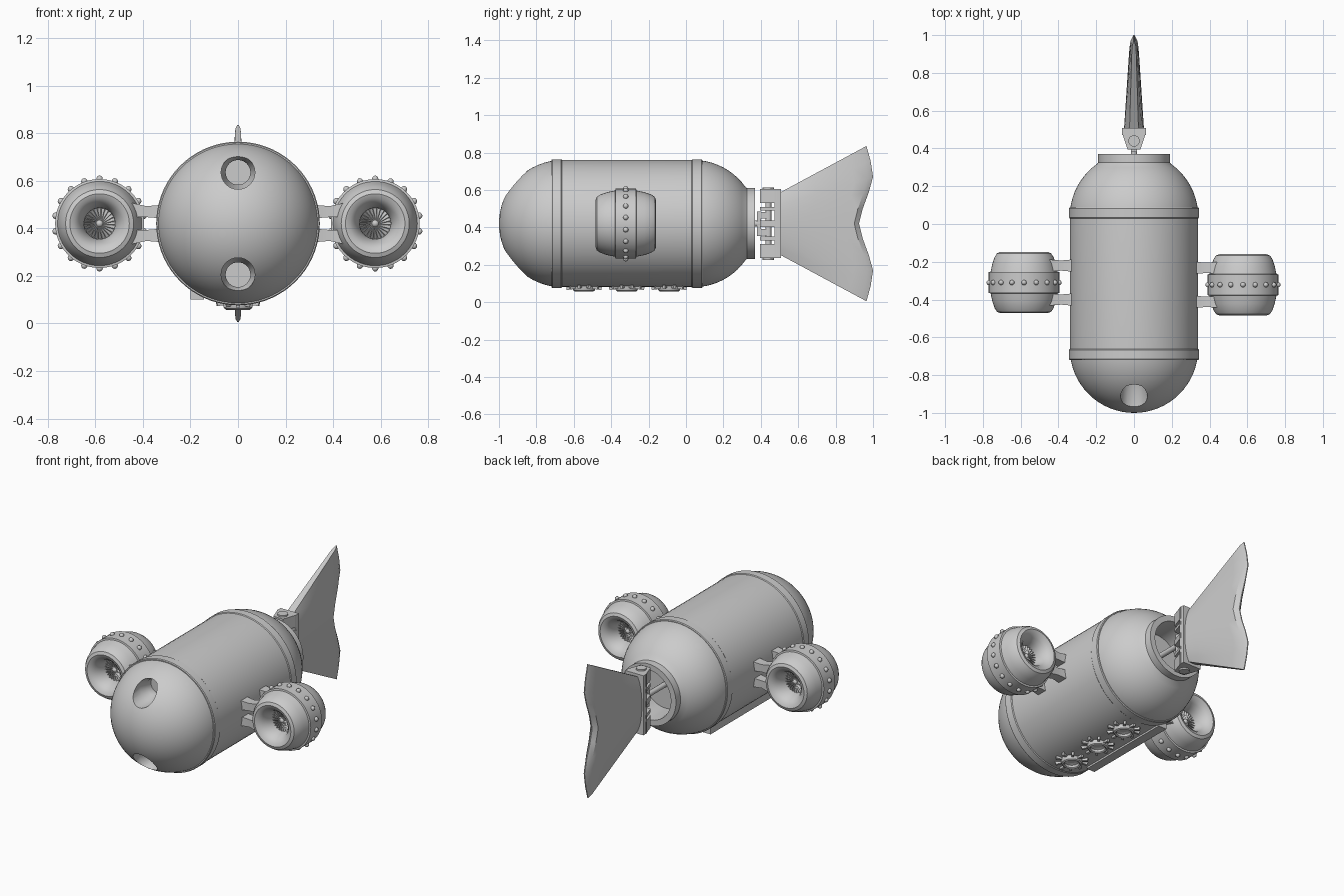
import bpy, bmesh, math
from mathutils import Matrix, Vector

if "Cube" in bpy.data.objects:
    bpy.data.objects.remove(bpy.data.objects["Cube"])

ZC, R = 0.42, 0.34


def finish(bm, name):
    bmesh.ops.remove_doubles(bm, verts=bm.verts, dist=1e-5)
    bmesh.ops.recalc_face_normals(bm, faces=bm.faces)
    me = bpy.data.meshes.new(name)
    bm.to_mesh(me)
    bm.free()
    ob = bpy.data.objects.new(name, me)
    bpy.context.collection.objects.link(ob)
    smooth(ob)
    return ob


def smooth(ob):
    bpy.ops.object.select_all(action='DESELECT')
    ob.select_set(True)
    bpy.context.view_layer.objects.active = ob
    bpy.ops.object.shade_smooth_by_angle(angle=math.radians(35))


def lathe(bm, profile, center, n=48, axis='Y', closed=False):
    """Revolve (along, radius) points around an axis through center."""
    c, rings = Vector(center), []
    for a, r in profile:
        ring = []
        for i in range(n):
            t = 2 * math.pi * i / n
            u, w = r * math.cos(t), r * math.sin(t)
            ring.append(bm.verts.new(c + Vector((u, a, w) if axis == 'Y' else (u, w, a))))
        rings.append(ring)
    pairs = list(zip(rings, rings[1:])) + ([(rings[-1], rings[0])] if closed else [])
    for p, q in pairs:
        for i in range(n):
            j = (i + 1) % n
            bm.faces.new((p[i], p[j], q[j], q[i]))
    bmesh.ops.remove_doubles(bm, verts=[v for r in rings for v in r], dist=1e-5)


def box(bm, center, size, rot=Matrix()):
    bmesh.ops.create_cube(bm, size=1, matrix=Matrix.Translation(center) @ rot @ Matrix.Diagonal((*size, 1)))


def arc(y0, r, a0, a1, n):
    pts = []
    for i in range(n + 1):
        a = math.radians(a0 + (a1 - a0) * i / n)
        pts.append((y0 - r * math.cos(a), r * math.sin(a)))
    return pts


# hull: domed nose, cylinder, tapering tail dome with an open collar
hull_profile = arc(-0.66, R, 0, 90, 16) + arc(0.04, R, 90, 145, 10)
hull_profile += [(0.325, 0.19), (0.37, 0.19), (0.37, 0.155), (0.33, 0.15), (0.2, 0.15), (0.2, 0)]
bm = bmesh.new()
lathe(bm, hull_profile, (0, 0, ZC), 72)
hull = finish(bm, "hull")

# two stepped lamp recesses in the nose
for dz in (0.215, -0.215):
    bm = bmesh.new()
    lathe(bm, [(-1.1, 0), (-1.1, 0.071), (-0.86, 0.071), (-0.82, 0.052), (-0.78, 0.052), (-0.78, 0)],
          (0, 0, ZC + dz), 32)
    cutter = finish(bm, "recess_cutter")
    cutter.hide_render = True
    mod = hull.modifiers.new("recess", 'BOOLEAN')
    mod.operation, mod.object, mod.solver = 'DIFFERENCE', cutter, 'EXACT'
    bpy.context.view_layer.objects.active = hull
    bpy.ops.object.modifier_apply(modifier=mod.name)
    bpy.data.objects.remove(cutter)
smooth(hull)

# hull bands
for name, a, b in (("front_band", -0.72, -0.662), ("rear_band", 0.03, 0.088)):
    bm = bmesh.new()
    lathe(bm, [(a, 0.32), (a, 0.34), (a + .005, 0.344), (b - .005, 0.344), (b, 0.34), (b, 0.32)],
          (0, 0, ZC), 72, closed=True)
    finish(bm, name)

# side thrusters with bolts, fans and struts
half = [(0.05, 0), (0.05, 0.065), (0.075, 0.066), (0.105, 0.073), (0.135, 0.087), (0.155, 0.106),
        (0.162, 0.125), (0.155, 0.143), (0.135, 0.156), (0.10, 0.168), (0.057, 0.177), (0.055, 0.187)]
for side, cx, cy in (("right", 0.577, -0.322), ("left", -0.582, -0.31)):
    c = Vector((cx, cy, ZC))
    s = 1 if cx > 0 else -1
    bm = bmesh.new()
    lathe(bm, [(-y, r) for y, r in half] + half[::-1], c, 48)
    finish(bm, side + "_thruster")

    bm = bmesh.new()
    for i in range(18):
        t = 2 * math.pi * (i + 0.5) / 18
        bmesh.ops.create_uvsphere(bm, u_segments=10, v_segments=6, radius=0.014, matrix=Matrix.Translation(
            c + Vector((math.cos(t), 0, math.sin(t))) * 0.188))
    finish(bm, side + "_thruster_bolts")

    bm = bmesh.new()
    for e in (-1, 1):
        for i in range(24):
            rot = Matrix.Rotation(2 * math.pi * i / 24, 4, 'Y')
            tilt = Matrix.Rotation(math.radians(35), 4, 'X')
            box(bm, c + rot @ Vector((0.038, e * 0.062, 0)), (0.056, 0.02, 0.003), rot @ tilt)
        bmesh.ops.create_uvsphere(bm, u_segments=16, v_segments=8, radius=0.016,
                                  matrix=Matrix.Translation(c + Vector((0, e * 0.064, 0))))
    finish(bm, side + "_fan")

    bm = bmesh.new()
    for dy in (-0.09, 0.09):
        for dz in (-0.05, 0.05):
            rings = []
            for x, w, h in ((0.30, .034, .03), (0.35, .03, .026), (0.385, .027, .023), (0.45, .032, .03)):
                zc = dz * (1.0 if x < .4 else 1.15)
                rings.append([bm.verts.new((s * x, cy + dy + a * w, ZC + zc + b * h))
                              for a, b in ((-1, -1), (1, -1), (1, 1), (-1, 1))])
            for p, q in zip(rings, rings[1:]):
                for i in range(4):
                    bm.faces.new((p[i], p[(i + 1) % 4], q[(i + 1) % 4], q[i]))
    finish(bm, side + "_struts")

# belly portholes: rimmed cups ringed with radial claws
for k, y in enumerate((-0.545, -0.317, -0.09)):
    bm = bmesh.new()
    lathe(bm, [(0.12, 0.062), (0.075, 0.062), (0.062, 0.057), (0.057, 0.049), (0.062, 0.042),
               (0.075, 0.039), (0.083, 0.02), (0.083, 0)], (0, y, 0), 32, axis='Z')
    for i in range(10):
        rot = Matrix.Rotation(2 * math.pi * (i + 0.5) / 10, 4, 'Z')
        p = rot @ Vector((0.077, 0, 0))
        z = ZC - math.sqrt(R * R - p.x * p.x) - 0.004
        box(bm, (p.x, y + p.y, z), (0.034, 0.014, 0.018), rot @ Matrix.Rotation(0.15, 4, 'Y'))
    finish(bm, "porthole_%d" % (k + 1))

# long skid rail on the lower left
bm = bmesh.new()
box(bm, (-0.172, -0.27, 0.13), (0.056, 0.63, 0.058))
finish(bm, "skid_rail")

# tail hinge: drive rod, vertical pin, knuckles and tapered bracket
bm = bmesh.new()
lathe(bm, [(0.19, 0), (0.19, 0.016), (0.43, 0.016), (0.43, 0)], (0, 0, ZC), 16)
lathe(bm, [(-0.17, 0), (-0.17, 0.016), (0.17, 0.016), (0.17, 0)], (0, 0.44, ZC), 16, axis='Z')
for dz in (-0.045, 0.045):
    box(bm, (0, 0.415, ZC + dz), (0.03, 0.065, 0.035))
box(bm, (0, 0.39, ZC), (0.03, 0.02, 0.13))
finish(bm, "hinge_pin")

bm = bmesh.new()
for z0, z1 in ((-0.185, -0.11), (0.11, 0.185), (-0.09, -0.07), (0.07, 0.09), (-0.018, 0.018)):
    outline = [(-0.034, 0.395), (0.034, 0.395), (0.064, 0.485), (-0.064, 0.485)]
    lo = [bm.verts.new((x, y, ZC + z0)) for x, y in outline]
    hi = [bm.verts.new((x, y, ZC + z1)) for x, y in outline]
    bm.faces.new(lo)
    bm.faces.new(hi)
    for i in range(4):
        bm.faces.new((lo[i], lo[(i + 1) % 4], hi[(i + 1) % 4], hi[i]))
box(bm, (0, 0.49, ZC), (0.125, 0.035, 0.37))
for dz in (-0.19, 0.19):
    lathe(bm, [(-0.01, 0), (-0.01, 0.03), (0.01, 0.03), (0.01, 0)], (0, 0.44, ZC + dz * 0.97), 20, axis='Z')
finish(bm, "tail_bracket")

# tail fin: lofted from the bracket to a notched trailing edge
trail = [(0.0, 0.925, 0.0), (0.2, 0.945, 0.08), (0.4, 0.978, 0.17), (0.6, 1.0, 0.25),
         (0.8, 0.987, 0.335), (1.0, 0.965, 0.415)]
trail = [(-v, y, -z) for v, y, z in trail[:0:-1]] + trail
bm = bmesh.new()
sections = []
for t in (0, 0.2, 0.4, 0.6, 0.8, 0.94, 1.0):
    left, right = [], []
    for v, ye, ze in trail:
        y = 0.5 + (ye - 0.5) * t
        z = ZC + v * 0.165 * (1 - t) + ze * t
        h = 0.053 - 0.066 * (y - 0.5)
        h = 0.003 if t == 1 else h * math.sqrt(1 - 0.8 * v * v)
        left.append(bm.verts.new((-h, y, z)))
        right.append(bm.verts.new((h, y, z)))
    sections.append(left + right[::-1])
for p, q in zip(sections, sections[1:]):
    for i in range(len(p)):
        j = (i + 1) % len(p)
        bm.faces.new((p[i], p[j], q[j], q[i]))
bm.faces.new(sections[0])
m = len(trail)
for i in range(m - 1):
    e = sections[-1]
    bm.faces.new((e[i], e[i + 1], e[2 * m - 2 - i], e[2 * m - 1 - i]))
finish(bm, "tail_fin")
